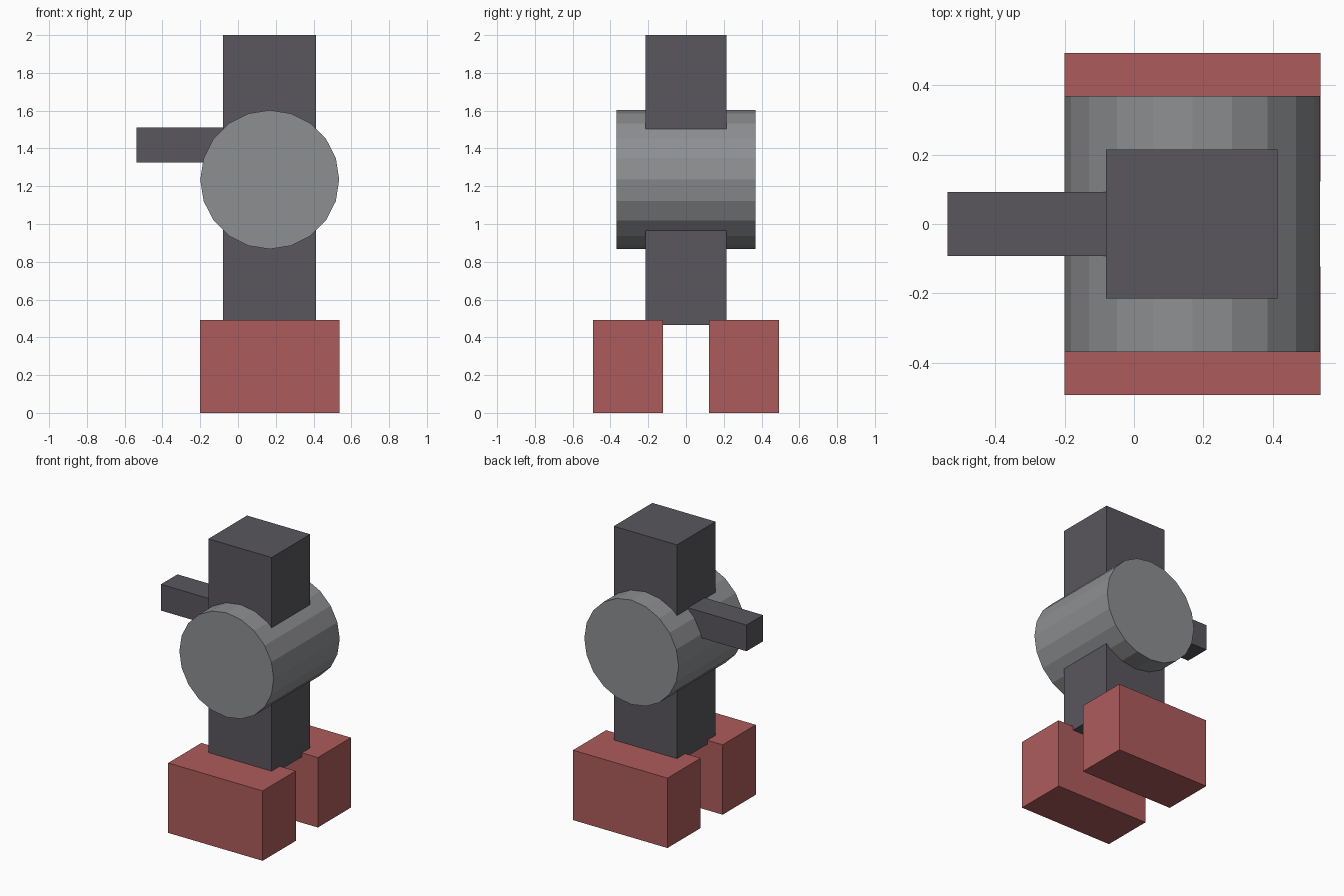
import bpy
import math

cube = bpy.data.objects.get("Cube")
if cube:
    bpy.data.objects.remove(cube, do_unlink=True)


def material(name, color):
    mat = bpy.data.materials.new(name)
    mat.use_nodes = True
    mat.diffuse_color = (*color, 1)
    mat.node_tree.nodes["Principled BSDF"].inputs["Base Color"].default_value = (*color, 1)
    return mat


def box(name, low, high, mat):
    center = [(a + b) / 2 for a, b in zip(low, high)]
    bpy.ops.mesh.primitive_cube_add(size=1, location=center)
    obj = bpy.context.object
    obj.name = name
    obj.scale = [b - a for a, b in zip(low, high)]
    bpy.ops.object.transform_apply(location=False, rotation=False, scale=True)
    obj.data.materials.append(mat)
    return obj


dark = material("dark grey", (0.10, 0.095, 0.11))
grey = material("mid grey", (0.27, 0.275, 0.285))
red = material("dusty red", (0.42, 0.105, 0.105))

# Upright column and the arm reaching out to the right
box("column", (-0.08, -0.215, 0.465), (0.413, 0.215, 2.0), dark)
box("arm", (-0.537, -0.092, 1.325), (0.1, 0.092, 1.51), dark)

# Faceted drum lying front to back through the column
bpy.ops.mesh.primitive_cylinder_add(vertices=20, radius=0.368, depth=0.736,
                                    location=(0.168, 0, 1.235),
                                    rotation=(math.pi / 2, 0, 0))
drum = bpy.context.object
drum.name = "drum"
drum.data.materials.append(grey)

# Two feet, front and back
for name, side in (("front_foot", -1), ("back_foot", 1)):
    y = sorted((side * 0.123, side * 0.492))
    box(name, (-0.2, y[0], 0), (0.537, y[1], 0.493), red)
